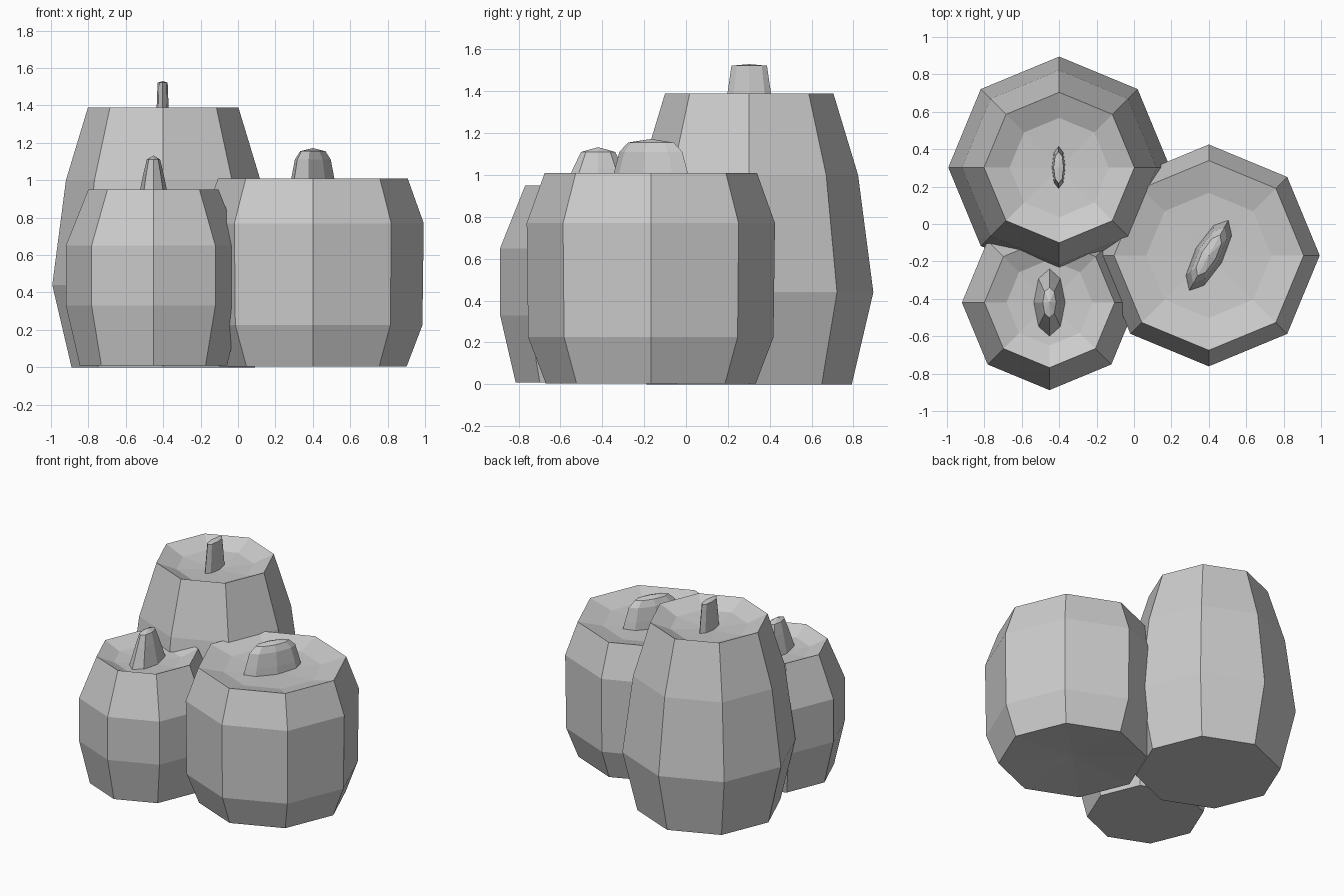
import bpy, bmesh
from math import cos, sin, pi, radians

if "Cube" in bpy.data.objects:
    bpy.data.objects.remove(bpy.data.objects["Cube"])

SIDES = 8


def lathe(name, center, rings, turn=0.0):
    """Stack eight-sided rings (rx, ry, z); a zero radius closes with a point."""
    bm = bmesh.new()
    loops = []
    for rx, ry, z in rings:
        n = 1 if rx == 0 else SIDES
        loop = []
        for i in range(n):
            a = 2 * pi * i / SIDES
            x, y = rx * cos(a), ry * sin(a)
            loop.append(bm.verts.new((center[0] + x * cos(turn) - y * sin(turn),
                                      center[1] + x * sin(turn) + y * cos(turn), z)))
        loops.append(loop)
    for low, high in zip(loops, loops[1:]):
        for i in range(SIDES):
            j = (i + 1) % SIDES
            if len(low) == 1:
                bm.faces.new((low[0], high[j], high[i]))
            elif len(high) == 1:
                bm.faces.new((low[i], low[j], high[0]))
            else:
                bm.faces.new((low[i], low[j], high[j], high[i]))
    # flat caps on open ends
    if len(loops[0]) > 1:
        bm.faces.new(loops[0][::-1])
    if len(loops[-1]) > 1:
        bm.faces.new(loops[-1])
    bmesh.ops.recalc_face_normals(bm, faces=bm.faces)
    mesh = bpy.data.meshes.new(name)
    bm.to_mesh(mesh)
    bm.free()
    obj = bpy.data.objects.new(name, mesh)
    bpy.context.collection.objects.link(obj)
    return obj


def pumpkin(name, center, profile, dip, base_point=None):
    """Body from (radius, z) pairs, with a sunken top."""
    r, z = profile[-1]
    rows = list(profile) + [(r * 0.66, z - dip * 0.75), (0, z - dip)]
    if base_point is not None:
        rows.insert(0, (0, base_point))
    return lathe(name, center, [(r, r, z) for r, z in rows])


# pumpkin bodies
TALL, WIDE, SMALL = (-0.40, 0.302), (0.40, -0.168), (-0.452, -0.42)
pumpkin("tall_pumpkin", TALL,
        [(0.49, 0), (0.593, 0.44), (0.52, 1.0), (0.402, 1.39)], 0.08)
pumpkin("wide_pumpkin", WIDE,
        [(0.502, 0.005), (0.586, 0.225), (0.593, 0.77), (0.507, 1.01)], 0.06, 0.04)
pumpkin("small_pumpkin", SMALL,
        [(0.394, 0.01), (0.468, 0.33), (0.468, 0.65), (0.348, 0.95)], 0.07)

# flattened stems, rising from the sunken tops
lathe("tall_stem", (-0.403, 0.302),
      [(0.036, 0.115, 1.30), (0.032, 0.104, 1.39), (0.027, 0.085, 1.522), (0, 0, 1.53)])
lathe("wide_stem", WIDE,
      [(0.08, 0.22, 0.94), (0.074, 0.202, 1.01), (0.06, 0.172, 1.11),
       (0.04, 0.125, 1.155), (0, 0, 1.172)], radians(-29))
lathe("small_stem", SMALL,
      [(0.087, 0.19, 0.87), (0.055, 0.12, 1.03), (0.036, 0.082, 1.11), (0, 0, 1.133)])
